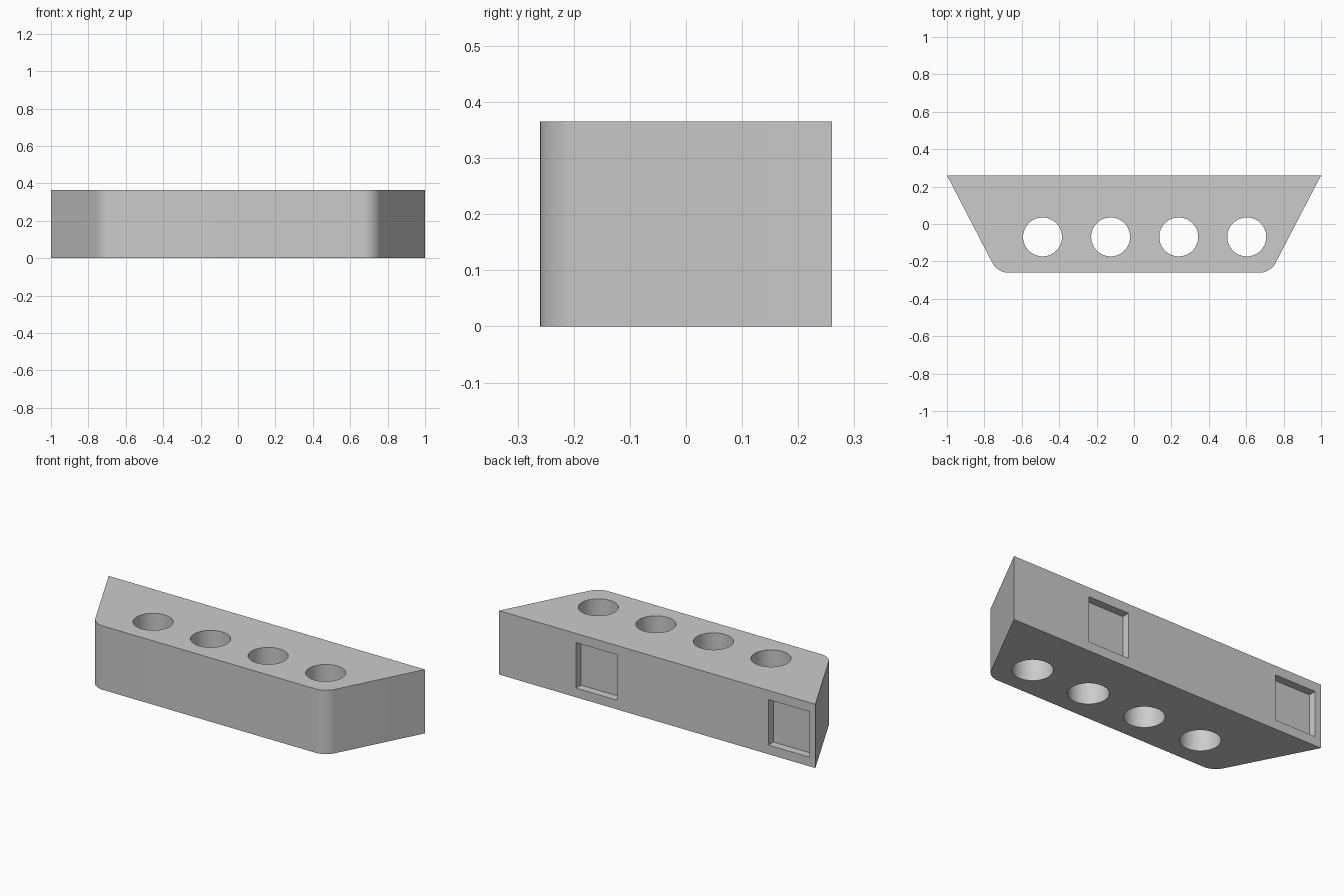
import bpy, bmesh
from math import radians

cube = bpy.data.objects.get("Cube")
if cube:
    bpy.data.objects.remove(cube, do_unlink=True)

HEIGHT = 0.365
BACK, FRONT = 0.26, -0.26

# Plain grey finish
grey = bpy.data.materials.new("plain_grey")
grey.use_nodes = True
colour = (0.6, 0.6, 0.6, 1)
grey.diffuse_color = colour
grey.node_tree.nodes["Principled BSDF"].inputs["Base Color"].default_value = colour


def add_object(name, bm):
    bmesh.ops.recalc_face_normals(bm, faces=bm.faces)
    mesh = bpy.data.meshes.new(name)
    bm.to_mesh(mesh)
    bm.free()
    mesh.materials.append(grey)
    obj = bpy.data.objects.new(name, mesh)
    bpy.context.collection.objects.link(obj)
    return obj


# Tapered block with rounded front corners
bm = bmesh.new()
outline = [(-1, BACK), (-0.73, FRONT), (0.73, FRONT), (1, BACK)]
base = bm.faces.new([bm.verts.new((x, y, 0)) for x, y in outline])
extruded = bmesh.ops.extrude_face_region(bm, geom=[base])["geom"]
bmesh.ops.translate(bm, vec=(0, 0, HEIGHT),
                    verts=[v for v in extruded if isinstance(v, bmesh.types.BMVert)])
front_edges = [e for e in bm.edges
               if all(v.co.y < 0 for v in e.verts)
               and abs(e.verts[0].co.z - e.verts[1].co.z) > 0.1]
bmesh.ops.bevel(bm, geom=front_edges, offset=0.055, offset_type='OFFSET',
                segments=10, profile=0.5, affect='EDGES')
block = add_object("tapered_block", bm)


def cut(bm, name):
    cutter = add_object(name, bm)
    cutter.hide_render = True
    mod = block.modifiers.new(name, 'BOOLEAN')
    mod.operation = 'DIFFERENCE'
    mod.solver = 'EXACT'
    mod.object = cutter
    bpy.context.view_layer.objects.active = block
    bpy.ops.object.modifier_apply(modifier=name)
    bpy.data.objects.remove(cutter, do_unlink=True)


# Four round through holes
for i in range(4):
    bm = bmesh.new()
    bmesh.ops.create_cone(bm, cap_ends=True, segments=64, radius1=0.104,
                          radius2=0.104, depth=HEIGHT * 2)
    bmesh.ops.translate(bm, vec=(-0.489 + i * 0.364, -0.069, HEIGHT / 2), verts=bm.verts)
    cut(bm, f"hole_{i + 1}")

# Two shallow square pockets in the back
POCKET, DEPTH = 0.26, 0.045
for name, x in (("left_pocket", 0.383), ("right_pocket", -0.833)):
    bm = bmesh.new()
    bmesh.ops.create_cube(bm, size=1)
    bmesh.ops.scale(bm, vec=(POCKET, DEPTH * 2, POCKET), verts=bm.verts)
    bmesh.ops.translate(bm, vec=(x, BACK, HEIGHT / 2), verts=bm.verts)
    cut(bm, name)

# Smooth curved walls, crisp edges
bpy.ops.object.select_all(action='DESELECT')
block.select_set(True)
bpy.context.view_layer.objects.active = block
bpy.ops.object.shade_smooth_by_angle(angle=radians(30))
